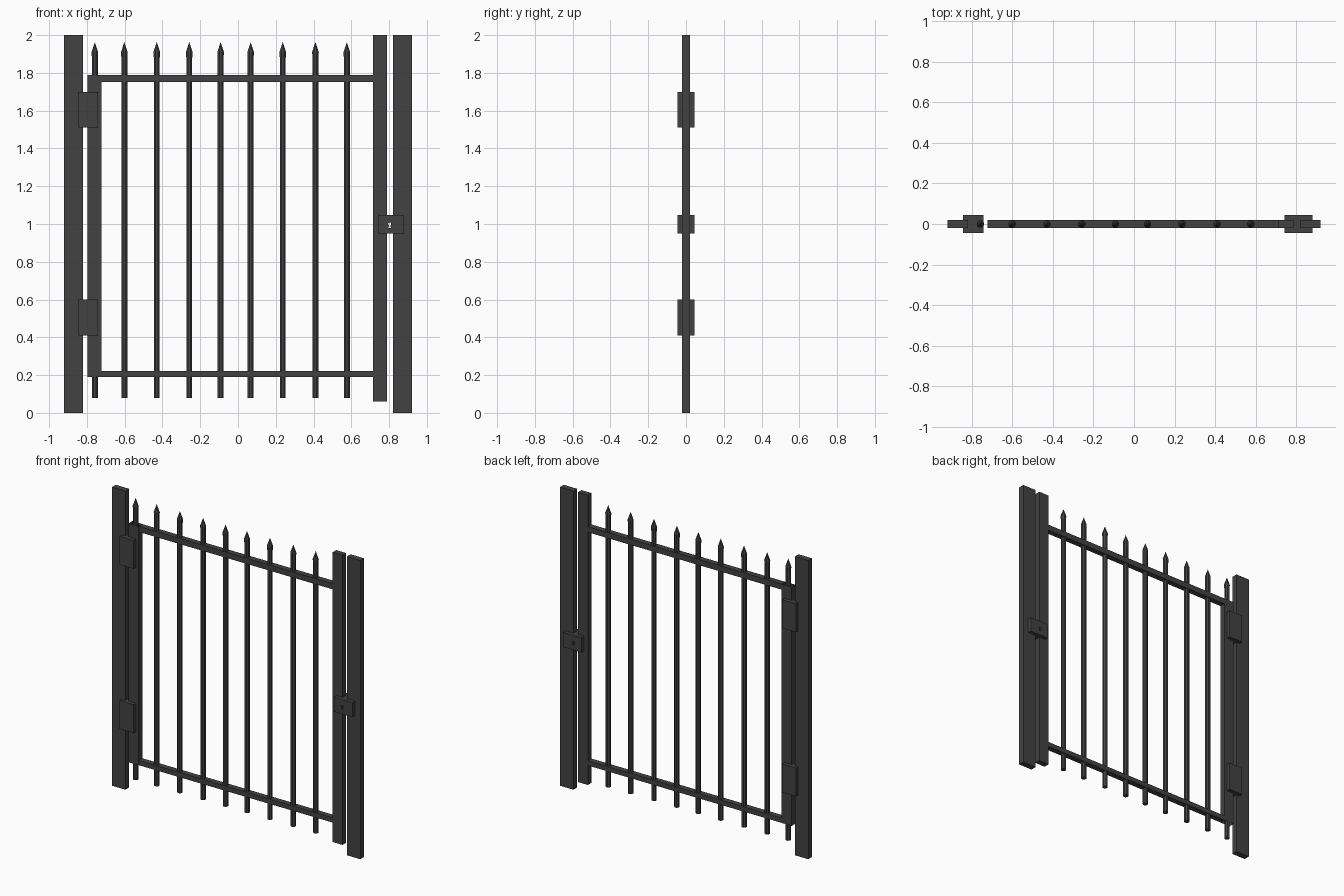
import bpy, bmesh, math
from mathutils import Matrix

if "Cube" in bpy.data.objects:
    bpy.data.objects.remove(bpy.data.objects["Cube"])

iron = bpy.data.materials.new("dark_iron")
iron.diffuse_color = (0.055, 0.055, 0.055, 1)
iron.use_nodes = True
iron.node_tree.nodes["Principled BSDF"].inputs["Base Color"].default_value = iron.diffuse_color


def add_object(name, bm):
    mesh = bpy.data.meshes.new(name)
    bm.to_mesh(mesh)
    bm.free()
    mesh.materials.append(iron)
    ob = bpy.data.objects.new(name, mesh)
    bpy.context.collection.objects.link(ob)
    return ob


def box(name, x0, x1, z0, z1, half_y, open_ends=False):
    bm = bmesh.new()
    bmesh.ops.create_cube(bm, size=1)
    for v in bm.verts:
        v.co.x = (x0 + x1) / 2 + v.co.x * (x1 - x0)
        v.co.y *= 2 * half_y
        v.co.z = (z0 + z1) / 2 + v.co.z * (z1 - z0)
    if open_ends:
        bm.normal_update()
        ends = [f for f in bm.faces if abs(f.normal.z) > 0.9]
        bmesh.ops.delete(bm, geom=ends, context='FACES_ONLY')
    return add_object(name, bm)


def spear_bar(name, x, sides=8):
    # (radius, height) rings from foot to spear shoulder, then a point
    rings = [(0.017, 0.08), (0.017, 1.88), (0.019, 1.91)]
    bm = bmesh.new()
    loops = []
    for r, z in rings:
        loops.append([bm.verts.new((x + r * math.cos(a), r * math.sin(a), z))
                      for a in (2 * math.pi * (i + 0.5) / sides for i in range(sides))])
    tip = bm.verts.new((x, 0, 1.963))
    bm.faces.new(loops[0][::-1])
    for i in range(sides):
        j = (i + 1) % sides
        for lo, hi in zip(loops, loops[1:]):
            bm.faces.new((lo[i], lo[j], hi[j], hi[i]))
        bm.faces.new((loops[-1][i], loops[-1][j], tip))
    return add_object(name, bm)


# Fixed posts
box("hinge_post", -0.92, -0.82, 0, 2, 0.02)
box("latch_post", 0.82, 0.92, 0, 2, 0.02)

# Gate frame: open tube stile on the hinge side, solid stile on the latch side
box("hinge_stile", -0.797, -0.722, 0.19, 1.79, 0.02, open_ends=True)
box("latch_stile", 0.714, 0.788, 0.06, 2, 0.0195)
box("top_rail", -0.722, 0.714, 1.752, 1.79, 0.019)
box("bottom_rail", -0.722, 0.714, 0.19, 0.222, 0.019)

# Spear-topped bars
for i, x in enumerate((-0.758, -0.602, -0.43, -0.258, -0.092, 0.067, 0.237, 0.41, 0.576)):
    spear_bar(f"bar_{i + 1}", x)

# Hinges
for name, z in (("upper_hinge", 1.51), ("lower_hinge", 0.41)):
    box(name, -0.845, -0.742, z, z + 0.19, 0.045)

# Latch box with a keyhole through it
lock = box("lock_box", 0.742, 0.88, 0.95, 1.048, 0.045)
bm = bmesh.new()
outline = [(0.006, -0.014), (0.004, -0.001)]
outline += [(0.008 * math.cos(math.radians(a)), 0.006 + 0.008 * math.sin(math.radians(a)))
            for a in range(-40, 221, 26)]
outline += [(-0.004, -0.001), (-0.006, -0.014)]
face = bm.faces.new([bm.verts.new((0.803 + x, -0.1, 0.994 + z)) for x, z in outline])
ext = bmesh.ops.extrude_face_region(bm, geom=[face])
bmesh.ops.translate(bm, vec=(0, 0.2, 0),
                    verts=[g for g in ext["geom"] if isinstance(g, bmesh.types.BMVert)])
bmesh.ops.recalc_face_normals(bm, faces=bm.faces)
cutter = add_object("keyhole_cutter", bm)
cutter.hide_render = True
cutter.display_type = 'WIRE'
cut = lock.modifiers.new("keyhole", 'BOOLEAN')
cut.operation = 'DIFFERENCE'
cut.solver = 'EXACT'
cut.object = cutter
